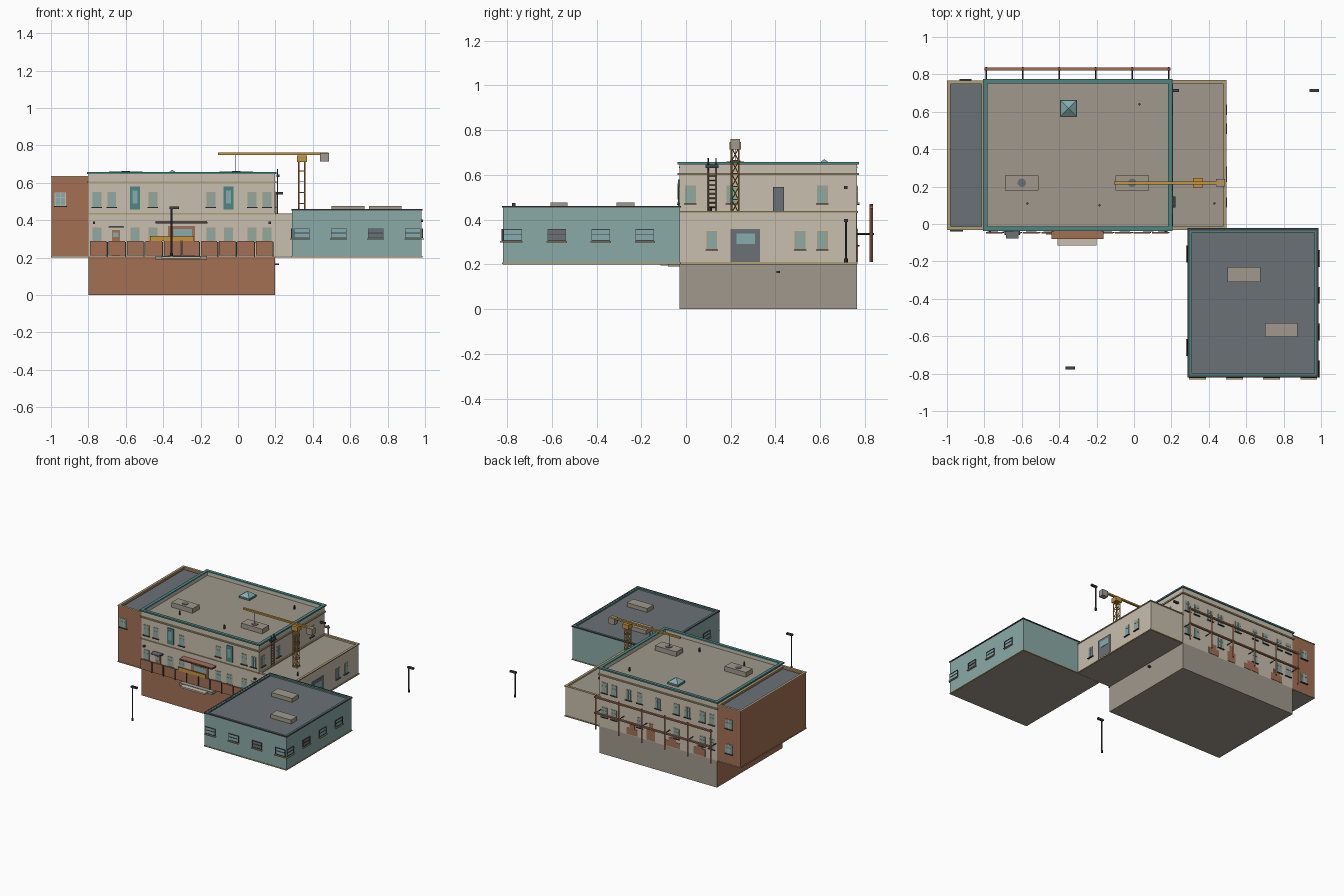
import bpy, bmesh, math
from mathutils import Vector, Matrix

if "Cube" in bpy.data.objects:
    bpy.data.objects.remove(bpy.data.objects["Cube"])

def material(name, r, g, b):
    m = bpy.data.materials.new(name)
    lin = [((c / 255 + 0.055) / 1.055) ** 2.4 for c in (r, g, b)]
    m.diffuse_color = (*lin, 1)
    m.use_nodes = True
    m.node_tree.nodes["Principled BSDF"].inputs["Base Color"].default_value = m.diffuse_color
    return m

BEIGE = material("beige plaster", 200, 191, 174)
GREY = material("grey concrete", 160, 153, 140)
BRICK = material("brown brick", 163, 112, 84)
TEAL = material("pale teal cladding", 138, 170, 166)
TRIM = material("deep teal trim", 78, 134, 130)
ROOF = material("slate roof", 107, 113, 119)
YELLOW = material("crane yellow", 196, 148, 62)
DARK = material("dark metal", 66, 66, 70)
GLASS = material("window glass", 134, 172, 174)
SAND = material("sand moulding", 176, 160, 122)

parts = {}

def bm_for(name, mat):
    return parts.setdefault((name, mat), bmesh.new())

def box(name, mat, x0, x1, y0, y1, z0, z1):
    m = Matrix.Translation(((x0 + x1) / 2, (y0 + y1) / 2, (z0 + z1) / 2)) @ Matrix.Diagonal((x1 - x0, y1 - y0, z1 - z0, 1))
    bmesh.ops.create_cube(bm_for(name, mat), size=1, matrix=m)

def strut(name, mat, a, b, t, sides=4):
    a, b = Vector(a), Vector(b)
    d = b - a
    m = Matrix.Translation((a + b) / 2) @ d.to_track_quat('Z', 'Y').to_matrix().to_4x4()
    bmesh.ops.create_cone(bm_for(name, mat), cap_ends=True, segments=sides, radius1=t, radius2=t, depth=d.length, matrix=m)

def ring(name, mat, x0, x1, y0, y1, z0, z1, t):
    box(name, mat, x0, x1, y0, y0 + t, z0, z1)
    box(name, mat, x0, x1, y1 - t, y1, z0, z1)
    box(name, mat, x0, x0 + t, y0 + t, y1 - t, z0, z1)
    box(name, mat, x1 - t, x1, y0 + t, y1 - t, z0, z1)

def on_wall(name, mat, wall, u0, u1, z0, z1, d):
    """Plate standing d proud of a wall: wall = (axis, sign, position)."""
    axis, s, p = wall
    a, b = sorted((p - 0.002 * s, p + d * s))
    if axis == 'y':
        box(name, mat, u0, u1, a, b, z0, z1)
    else:
        box(name, mat, a, b, u0, u1, z0, z1)

def tall_window(wall, u, z, h=0.075, w=0.042, frame=SAND):
    on_wall("tall_window_frames", frame, wall, u - w/2 - .003, u + w/2 + .003, z - .003, z + h + .003, .002)
    for k in (-1, 1):
        c = u + k * w / 4
        on_wall("tall_window_panes", GLASS, wall, c - w/4 + .002, c + w/4 - .002, z, z + h * .66, .004)
        on_wall("tall_window_panes", GLASS, wall, c - w/4 + .002, c + w/4 - .002, z + h * .7, z + h, .004)
    on_wall("window_sills", DARK, wall, u - w/2 - .007, u + w/2 + .007, z - .008, z - .003, .01)

def wide_window(wall, u, pane):
    on_wall("wide_window_panes", pane, wall, u - .04, u + .04, .307, .355, .003)
    for z in (.304, .33, .353):
        on_wall("wide_window_bars", DARK, wall, u - .042, u + .042, z, z + .004, .006)
    for e in (-.042, .039):
        on_wall("wide_window_bars", DARK, wall, u + e, u + e + .003, .304, .357, .006)
    on_wall("wide_window_sills", SAND, wall, u - .045, u + .045, .297, .303, .013)

FRONT, BACK, RIGHT = ('y', -1, -.03), ('y', 1, .765), ('x', 1, .198)
WING_R, HALL_F, HALL_R, HALL_L = ('x', 1, .488), ('y', -1, -.818), ('x', 1, .982), ('x', -1, .29)

# Plinth, main block and parapet
box("plinth", BRICK, -.798, .198, -.03, .765, 0, .205)
box("main_walls", BEIGE, -.798, .198, -.03, .765, .205, .62)
ring("main_parapet", BEIGE, -.798, .198, -.03, .765, .62, .648, .015)
ring("main_coping", TRIM, -.807, .207, -.038, .774, .646, .657, .024)
ring("main_cornice", SAND, -.806, .206, -.038, .773, .598, .608, .012)
box("main_roof", GREY, -.785, .185, -.017, .752, .617, .624)
box("front_string_course", SAND, -.8, .2, -.036, -.03, .432, .438)

# Left brick wing
box("left_wing", BRICK, -.997, -.798, -.028, .763, .205, .61)
ring("left_wing_parapet", BRICK, -.997, -.798, -.028, .763, .61, .633, .014)
ring("left_wing_coping", SAND, -1, -.798, -.031, .766, .631, .637, .018)
box("left_wing_roof", ROOF, -.985, -.81, -.015, .75, .608, .616)
box("left_wing_sill_band", SAND, -1, -.798, -.031, .766, .202, .208)
box("left_wing_floor", GREY, -.996, -.798, -.027, .762, .2, .203)

# Right low wing
box("low_wing", BEIGE, .198, .488, -.026, .763, .203, .42)
ring("low_wing_parapet", BEIGE, .19, .488, -.026, .763, .42, .434, .012)
ring("low_wing_coping", SAND, .19, .494, -.032, .769, .43, .437, .018)
box("low_wing_roof", GREY, .198, .478, -.016, .753, .418, .426)
box("low_wing_base_band", SAND, .198, .493, -.03, .767, .202, .21)
box("low_wing_floor", GREY, .198, .487, -.025, .762, .2, .203)

# Teal hall
box("teal_hall", TEAL, .29, .982, -.818, -.026, .203, .44)
ring("hall_parapet", TEAL, .29, .982, -.818, -.026, .44, .455, .013)
ring("hall_coping", DARK, .286, .987, -.822, -.022, .453, .461, .012)
ring("hall_coping_inner", TRIM, .297, .976, -.811, -.033, .452, .46, .012)
box("hall_roof", ROOF, .302, .97, -.806, -.038, .438, .446)
box("hall_base_band", SAND, .286, .986, -.822, -.022, .202, .208)
box("hall_floor", GREY, .291, .981, -.817, -.027, .2, .203)
for k in range(4):
    wide_window(HALL_F, .34 + .198 * k, ROOF if k == 2 else GLASS)
    wide_window(HALL_R, -.775 + .197 * k, ROOF if k == 1 else GLASS)
for y in (-.66, -.16):
    wide_window(HALL_L, y, GLASS)

# Main windows, mirrored around the entrance axis
CX = -.3
for s in (-1, 1):
    for d in (.155, .375, .455):
        tall_window(FRONT, CX + s * d, .473)
        tall_window(BACK, CX + s * d, .473)
        if not (s == -1 and d == .375):
            tall_window(FRONT, CX + s * d, .288, .07)
        tall_window(BACK, CX + s * d, .288, .07)
    u = CX + s * .25
    tall_window(FRONT, u, .288, .07)
    tall_window(BACK, u, .473)
    on_wall("balcony_doors", TRIM, FRONT, u - .027, u + .027, .457, .58, .006)
    on_wall("balcony_door_glass", GLASS, FRONT, u - .013, u + .013, .49, .56, .008)
tall_window(BACK, CX, .473)
for y in (.02, .205, .61):
    tall_window(RIGHT, y, .475)
for y in (.115, .51, .61):
    tall_window(WING_R, y, .27)
tall_window(FRONT, -.95, .48, .065, .055, BEIGE)
for z in (.29, .48):
    tall_window(BACK, -.9, z, .065, .05, BEIGE)

# Doors on the right side
on_wall("roof_door", ROOF, RIGHT, .388, .438, .437, .545, .008)
on_wall("loading_door", ROOF, WING_R, .2, .33, .21, .357, .006)
on_wall("loading_door_glass", GLASS, WING_R, .225, .308, .29, .337, .008)

# Entrance: door, canopy, landing, barrier; side door with awning
on_wall("entrance_door", BRICK, FRONT, -.375, -.23, .21, .37, .006)
on_wall("entrance_glass", GLASS, FRONT, -.345, -.245, .315, .352, .008)
box("entrance_canopy", BRICK, -.44, -.165, -.08, -.03, .391, .396)
box("entrance_canopy_edge", DARK, -.441, -.164, -.081, -.03, .384, .392)
box("entrance_landing", GREY, -.44, -.165, -.08, -.03, .19, .21)
box("entrance_step", BEIGE, -.41, -.2, -.115, -.08, .195, .207)
box("entrance_barrier", YELLOW, -.47, -.235, -.056, -.05, .288, .315)
on_wall("side_door", BRICK, FRONT, -.675, -.63, .21, .348, .006)
on_wall("side_door_glass", GLASS, FRONT, -.667, -.638, .31, .335, .008)
box("side_door_awning", DARK, -.692, -.61, -.06, -.03, .36, .367)
box("side_door_lamp", ROOF, -.685, -.618, -.078, -.04, .362, .368)
for x in (-.77, .17):
    box("wall_lamps", DARK, x - .006, x + .006, -.045, -.03, .38, .393)

# Front hoarding: ten panels and posts
for k in range(10):
    x = -.79 + .0985 * k
    box("hoarding_panels", BRICK, x, x + .088, -.05, -.042, .212, .288)
    box("hoarding_posts", DARK, x + .088, x + .094, -.049, -.043, .205, .285)

# Back scaffold and exposed brick patches
for k in range(6):
    x = -.79 + .195 * k
    strut("scaffold_posts", BRICK, (x, .828, .21), (x, .828, .47), .007)
    strut("scaffold_ties", DARK, (x, .765, .335), (x, .84, .335), .004)
for z in (.335, .455):
    box("scaffold_rails", BRICK, -.8, .195, .82, .836, z - .005, z + .005)
for x, w, h in ((-.65, .1, .09), (-.42, .13, .07), (-.24, .07, .13), (-.08, .09, .08)):
    on_wall("exposed_brick", BRICK, BACK, x - w/2, x + w/2, .21, .21 + h * .6, .003)
    on_wall("exposed_brick", BRICK, BACK, x - w/4, x + w/4, .21 + h * .6, .21 + h, .003)

# Rooftop units, skylight and vent pipes
for x in (-.6, -.01):
    box("roof_units", GREY, x - .09, x + .09, .18, .26, .62, .66)
    strut("roof_unit_fans", ROOF, (x, .22, .655), (x, .22, .664), .023, 12)
for x0, x1, y0, y1 in ((.5, .675, -.31, -.23), (.7, .873, -.605, -.53)):
    box("hall_roof_units", GREY, x0, x1, y0, y1, .44, .476)
box("skylight_curb", TRIM, -.396, -.306, .575, .662, .62, .638)
bmesh.ops.create_cone(bm_for("skylight", GLASS), cap_ends=True, segments=4, radius1=.06, radius2=0, depth=.032,
                      matrix=Matrix.Translation((-.351, .6185, .654)) @ Matrix.Rotation(math.pi / 4, 4, 'Z'))
for x, y, z in ((.03, .64, .62), (-.57, .11, .62), (-.185, .1, .62), (.43, .11, .42)):
    strut("vent_pipes", DARK, (x, y, z), (x, y, z + .033), .006, 8)

# Roof ladder with safety hoop, wall fittings
for y in (.1, .134):
    strut("ladder_rails", BRICK, (.212, y, .436), (.212, y, .62), .003)
    strut("ladder_hoop", DARK, (.212, y, .61), (.212, y, .675), .003)
for k in range(8):
    strut("ladder_rungs", BRICK, (.212, .1, .455 + .02 * k), (.212, .134, .455 + .02 * k), .0025)
box("ladder_hoop", DARK, .206, .222, .088, .146, .63, .645)
box("wall_lamp_right", DARK, .198, .24, .707, .721, .537, .55)
box("wall_pipe_outlet", DARK, .198, .218, .405, .42, .16, .17)

# Tower crane
for x in (.325, .358):
    for y in (.204, .236):
        strut("crane_mast", YELLOW, (x, y, .42), (x, y, .72), .004)
for k in range(5):
    z = .43 + .058 * k
    ring("crane_mast_braces", YELLOW, .323, .36, .202, .238, z, z + .004, .004)
    strut("crane_diagonals", YELLOW, (.325, .204, z), (.325, .236, z + .058), .0025)
    strut("crane_diagonals", YELLOW, (.358, .236, z), (.358, .204, z + .058), .0025)
box("crane_cab", YELLOW, .316, .368, .195, .246, .712, .746)
box("crane_jib", YELLOW, -.107, .485, .212, .228, .749, .761)
box("crane_counterweight", GREY, .438, .487, .2, .241, .713, .76)
strut("crane_cable", DARK, (-.012, .22, .66), (-.012, .22, .755), .002)

# Street lamps
for x, y, top in ((-.355, -.77, .465), (.948, .715, .395)):
    strut("street_lamp_poles", DARK, (x, y, .21), (x, y, top), .005, 8)
    strut("street_lamp_bases", DARK, (x, y, .207), (x, y, .225), .008, 8)
    box("street_lamp_heads", DARK, x - .01, x + .04, y - .008, y + .008, top - .005, top + .008)

# Turn every collected part into an object
for (name, mat), bm in parts.items():
    me = bpy.data.meshes.new(name)
    bmesh.ops.recalc_face_normals(bm, faces=bm.faces)
    bm.to_mesh(me)
    bm.free()
    me.materials.append(mat)
    ob = bpy.data.objects.new(name, me)
    bpy.context.collection.objects.link(ob)
    if name == "plinth":  # right, back and bottom are bare concrete
        me.materials.append(GREY)
        for f in me.polygons:
            f.material_index = int(f.normal.x > .5 or f.normal.y > .5 or f.normal.z < -.5)
